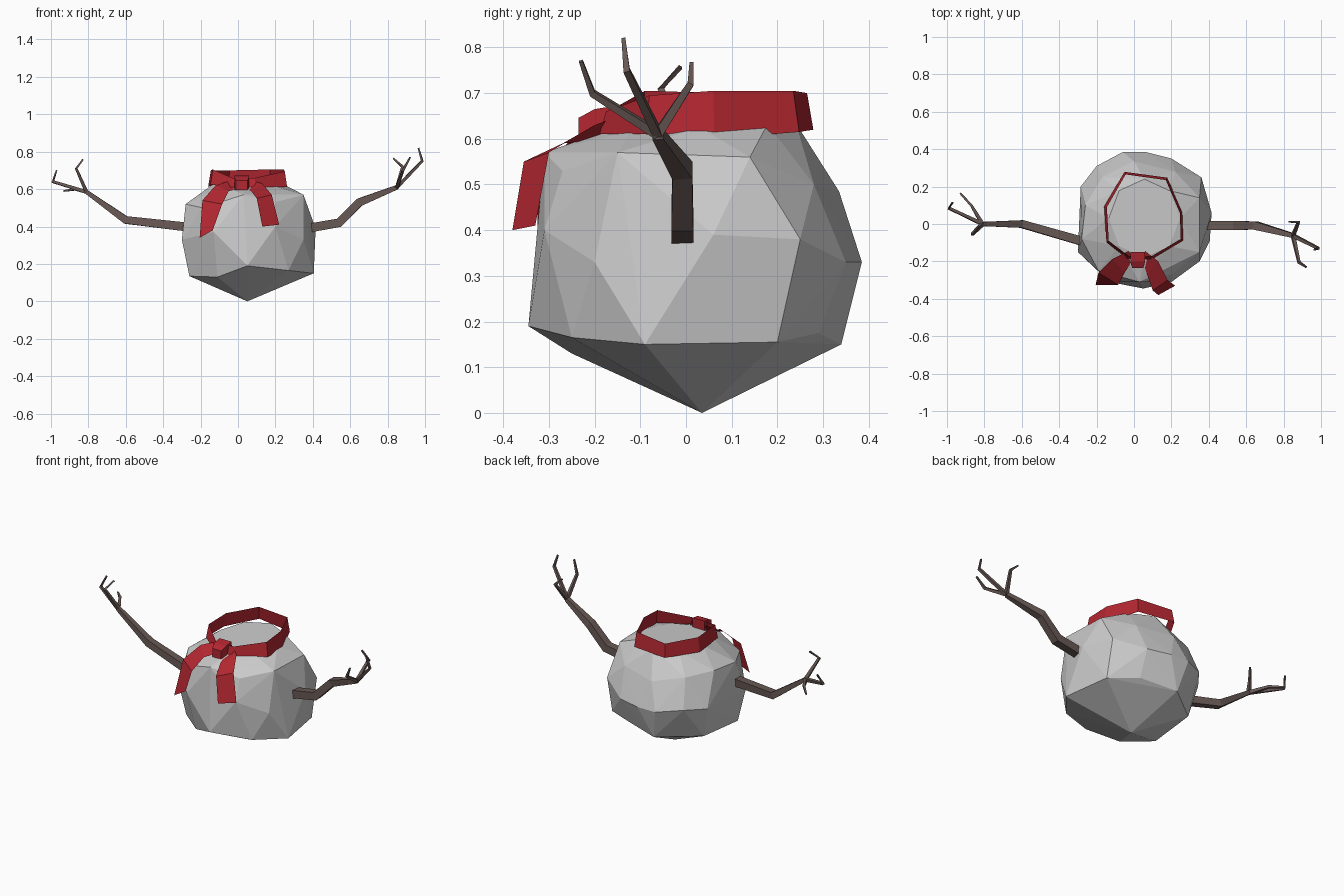
import bpy, bmesh
from math import cos, sin, tau
from mathutils import Vector as V

if "Cube" in bpy.data.objects:
    bpy.data.objects.remove(bpy.data.objects["Cube"])


def material(name, rgb):
    m = bpy.data.materials.new(name)
    m.diffuse_color = (*rgb, 1)
    m.use_nodes = True
    m.node_tree.nodes["Principled BSDF"].inputs["Base Color"].default_value = m.diffuse_color
    return m


RED = material("red_cloth", (0.45, 0.02, 0.03))
BROWN = material("bark", (0.14, 0.10, 0.09))


def finish(bm, name, mat=None):
    bmesh.ops.recalc_face_normals(bm, faces=bm.faces)
    me = bpy.data.meshes.new(name)
    bm.to_mesh(me)
    bm.free()
    if mat:
        me.materials.append(mat)
    ob = bpy.data.objects.new(name, me)
    bpy.context.collection.objects.link(ob)
    return ob


def loft(bm, sections, closed=False):
    # two-point sections give a cloth strip, longer ones a capped solid
    rings = [[bm.verts.new(p) for p in s] for s in sections]
    n = len(rings[0])
    for a, b in zip(rings, rings[1:] + (rings[:1] if closed else [])):
        for i in range(n if n > 2 else 1):
            j = (i + 1) % n
            bm.faces.new((a[i], a[j], b[j], b[i]))
    if not closed and n > 2:
        bm.faces.new(rings[0])
        bm.faces.new(rings[-1])


def tube(bm, path, radii, sides=5):
    pts = [V(p) for p in path]
    secs = []
    for i, (p, r) in enumerate(zip(pts, radii)):
        d = (pts[min(i + 1, len(pts) - 1)] - pts[max(i - 1, 0)]).normalized()
        u = d.cross(V((0, 1, 0))).normalized()
        w = d.cross(u)
        secs.append([p + r * (cos(tau * (k + .5) / sides) * u + sin(tau * (k + .5) / sides) * w)
                     for k in range(sides)])
    loft(bm, secs)


# Faceted snowball body: hull over uneven rings
low = [(.05, .035, 0), (.05, -.345, .19), (-.11, -.25, .13), (-.26, -.13, .135),
       (-.24, .17, .15), (-.02, .34, .15), (.2, .29, .175), (.36, .2, .155),
       (.405, -.09, .15), (.27, -.25, .165)]
middle = [(-.3, -.15, .33), (-.13, -.31, .37), (.05, -.32, .42), (.2, -.31, .4),
          (.35, -.2, .33), (.415, .06, .39), (.36, .25, .38), (.2, .35, .33),
          (.06, .385, .33), (-.06, .385, .33), (-.2, .31, .35), (-.285, .2, .34)]
high = [(-.28, -.08, .52), (-.19, -.25, .5), (.03, -.31, .57), (.2, -.27, .53),
        (.35, -.15, .57), (.35, .14, .56), (.22, .28, .5), (0, .335, .485),
        (-.17, .25, .52), (-.26, .1, .53)]
top = [(.055 + .19 * cos(tau * k / 8), .03 + .21 * sin(tau * k / 8),
        .625 + .01 * sin(tau * k / 8)) for k in range(8)]
bm = bmesh.new()
for p in low + middle + high + top:
    bm.verts.new(p)
bmesh.ops.convex_hull(bm, input=bm.verts)
bmesh.ops.delete(bm, geom=[v for v in bm.verts if not v.link_faces], context='VERTS')
finish(bm, "body")

# Scarf band: thin strip, flared outward below, dipping at the front
band = [(-.145, .09, .70, .085), (-.045, .265, .70, .08), (.17, .235, .705, .09),
        (.245, .06, .705, .105), (.25, -.08, .695, .085), (.09, -.175, .66, .05),
        (-.03, -.17, .66, .05), (-.135, -.09, .705, .08)]
bm = bmesh.new()
secs = []
for x, y, z, h in band:
    p = V((x, y, z))
    o = V((x - .05, y - .04, 0)).normalized()
    secs.append([p, p + o * .015 - V((0, 0, h))])
loft(bm, secs, closed=True)
finish(bm, "scarf_band", RED)

# Scarf knot
bm = bmesh.new()
loft(bm, [[V((.02 + sx * w, y, z + sz * h)) for sx, sz in ((-1, -1), (1, -1), (1, 1), (-1, 1))]
          for y, z, w, h in ((-.15, .64, .04, .033), (-.2, .63, .04, .035), (-.235, .62, .03, .026))])
finish(bm, "scarf_knot", RED)

# Scarf tails: pairs of edge points along each strip
tails = {
    "scarf_tail_left": [((0, -.18, .60), (-.03, -.145, .65)),
                        ((-.05, -.26, .59), (-.12, -.19, .62)),
                        ((-.085, -.325, .52), (-.19, -.26, .54)),
                        ((-.135, -.315, .38), (-.205, -.325, .34))],
    "scarf_tail_right": [((.04, -.18, .60), (.06, -.145, .65)),
                         ((.07, -.27, .59), (.13, -.2, .63)),
                         ((.10, -.355, .55), (.18, -.3, .57)),
                         ((.13, -.38, .40), (.22, -.33, .41))],
}
for name, pairs in tails.items():
    bm = bmesh.new()
    loft(bm, pairs)
    finish(bm, name, RED)

# Branch arms with bent twigs for fingers
arms = {
    "arm_right": ([(.34, -.008, .385), (.54, -.008, .42), (.65, -.008, .53), (.85, -.062, .61)],
                  [.034, .034, .031, .017],
                  [[(.985, -.13, .75), (.965, -.137, .82)],
                   [(.88, .01, .72), (.83, .012, .765)],
                   [(.882, -.205, .70), (.92, -.23, .77)]]),
    "arm_left": ([(-.25, -.1, .395), (-.6, 0, .435), (-.81, 0, .585)],
                 [.034, .029, .016],
                 [[(-.99, .085, .64), (-.97, .115, .70)],
                  [(-.87, .1, .60), (-.93, .165, .59)],
                  [(-.865, -.055, .71), (-.83, -.012, .757)]]),
}
for name, (path, radii, twigs) in arms.items():
    bm = bmesh.new()
    tube(bm, path, radii, 4)
    for twig in twigs:
        tube(bm, [path[-1]] + twig, [.014, .010, .006], 4)
    finish(bm, name, BROWN)
